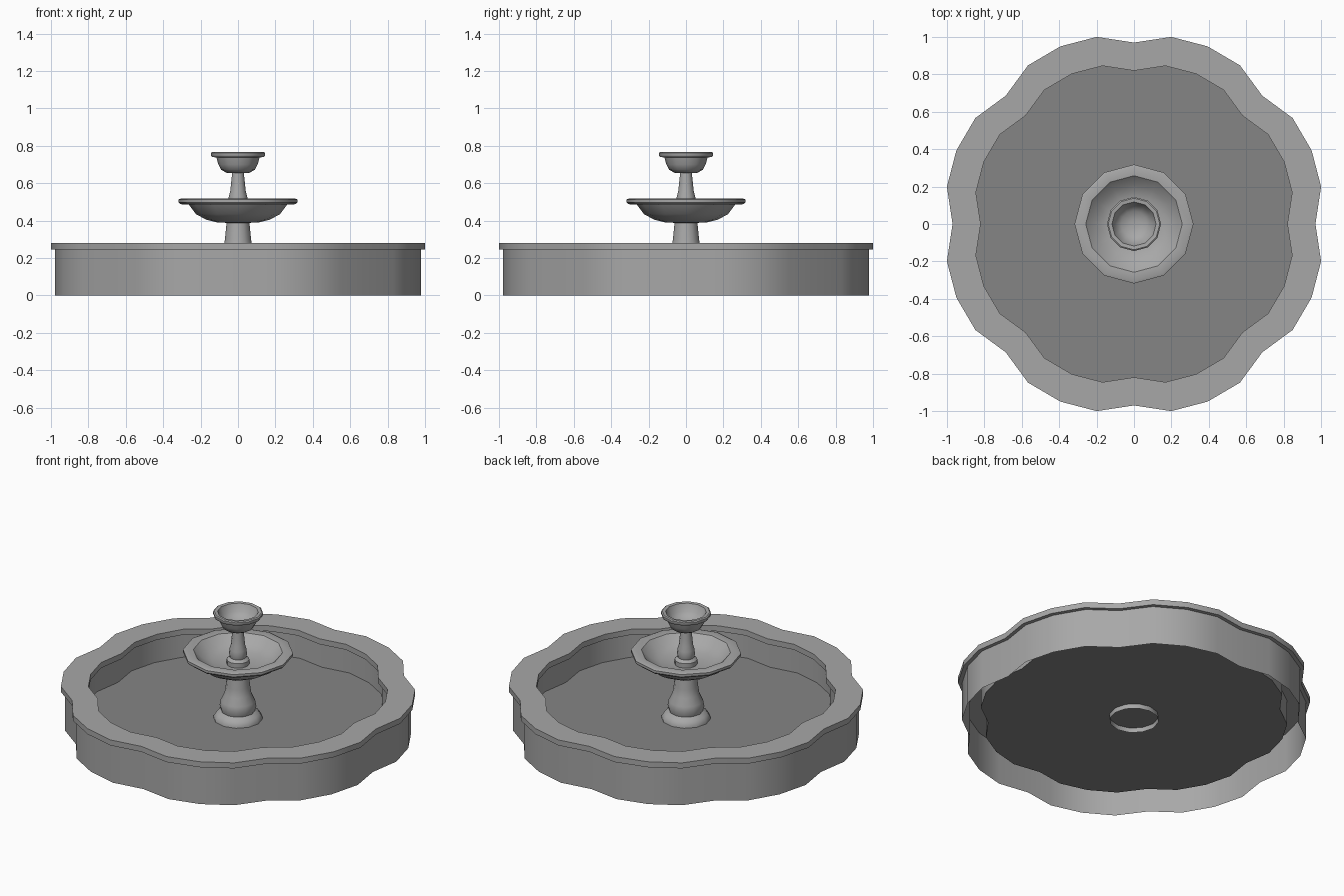
import bpy, bmesh, math

if "Cube" in bpy.data.objects:
    bpy.data.objects.remove(bpy.data.objects["Cube"])

SIDES = 12                                # sides of the turned parts
LOBE = [0.97, 1.02, 1.028, 1.02]          # one scallop, repeated eight times


def material(name, v):
    m = bpy.data.materials.new(name)
    m.diffuse_color = (v, v, v, 1)
    m.use_nodes = True
    m.node_tree.nodes["Principled BSDF"].inputs["Base Color"].default_value = m.diffuse_color
    return m


stone = material("grey stone", 0.39)
floor_stone = material("dark basin floor", 0.235)


def scallop(s, z):
    """Scalloped outline at scale s and height z."""
    return [(s * LOBE[k % 4] * math.cos(k * math.pi / 16),
             s * LOBE[k % 4] * math.sin(k * math.pi / 16), z) for k in range(32)]


def circle(r, z):
    return [(r * math.cos(k * 2 * math.pi / SIDES),
             r * math.sin(k * 2 * math.pi / SIDES), z) for k in range(SIDES)]


def loft(name, rings, mat, closed=False, cap_end=False, angle=40, flip=False):
    """Bridge rings in order; optionally close the loop or cap the last ring."""
    bm = bmesh.new()
    loops = [[bm.verts.new(p) for p in ring] for ring in rings]
    n = len(loops[0])
    pairs = list(zip(loops, loops[1:]))
    if closed:
        pairs.append((loops[-1], loops[0]))
    for a, b in pairs:
        for i in range(n):
            j = (i + 1) % n
            f = [a[i], a[j], b[j], b[i]]
            bm.faces.new(f[::-1] if flip else f)
    if cap_end:
        bm.faces.new(loops[-1])
    me = bpy.data.meshes.new(name)
    bm.to_mesh(me)
    bm.free()
    me.materials.append(mat)
    ob = bpy.data.objects.new(name, me)
    bpy.context.collection.objects.link(ob)
    bpy.ops.object.select_all(action='DESELECT')
    ob.select_set(True)
    bpy.context.view_layer.objects.active = ob
    bpy.ops.object.shade_smooth_by_angle(angle=math.radians(angle))
    return ob


def turned(name, profile, cap_end=False):
    return loft(name, [circle(r, z) for r, z in profile], stone, cap_end=cap_end)


# Basin: hollow wall, overhanging coping, floor raised above the ground
loft("basin_outer_wall", [scallop(0.977, 0), scallop(0.977, 0.25)], stone)
loft("basin_inner_wall", [scallop(0.87, 0.09), scallop(0.87, 0.25)], stone, flip=True)
loft("basin_coping", [scallop(0.845, 0.245), scallop(1.0, 0.245),
                      scallop(1.0, 0.28), scallop(0.845, 0.28)], stone, closed=True)
loft("basin_floor", [scallop(0.87, 0.09), scallop(0.4, 0.09)], floor_stone,
     cap_end=True)

# Pedestal with flared foot, open underneath
turned("pedestal", [(0.142, 0.06), (0.142, 0.10), (0.125, 0.125), (0.098, 0.14),
                    (0.106, 0.17), (0.10, 0.205), (0.078, 0.25), (0.07, 0.30),
                    (0.06, 0.40)])

# Wide lower bowl
turned("lower_bowl", [(0.05, 0.388), (0.11, 0.39), (0.17, 0.405), (0.225, 0.435),
                      (0.262, 0.485), (0.308, 0.488), (0.318, 0.498), (0.318, 0.513),
                      (0.305, 0.518), (0.258, 0.515), (0.21, 0.468), (0.15, 0.445),
                      (0.05, 0.435)], cap_end=True)

# Slim upper stem
turned("upper_stem", [(0.066, 0.435), (0.066, 0.465), (0.048, 0.48), (0.052, 0.50),
                      (0.049, 0.53), (0.041, 0.56), (0.036, 0.61), (0.03, 0.665)])

# Small upper bowl
turned("upper_bowl", [(0.025, 0.655), (0.062, 0.656), (0.09, 0.672), (0.105, 0.70),
                      (0.115, 0.737), (0.14, 0.741), (0.145, 0.75), (0.145, 0.762),
                      (0.138, 0.767), (0.118, 0.765), (0.10, 0.72), (0.07, 0.695),
                      (0.025, 0.685)], cap_end=True)
